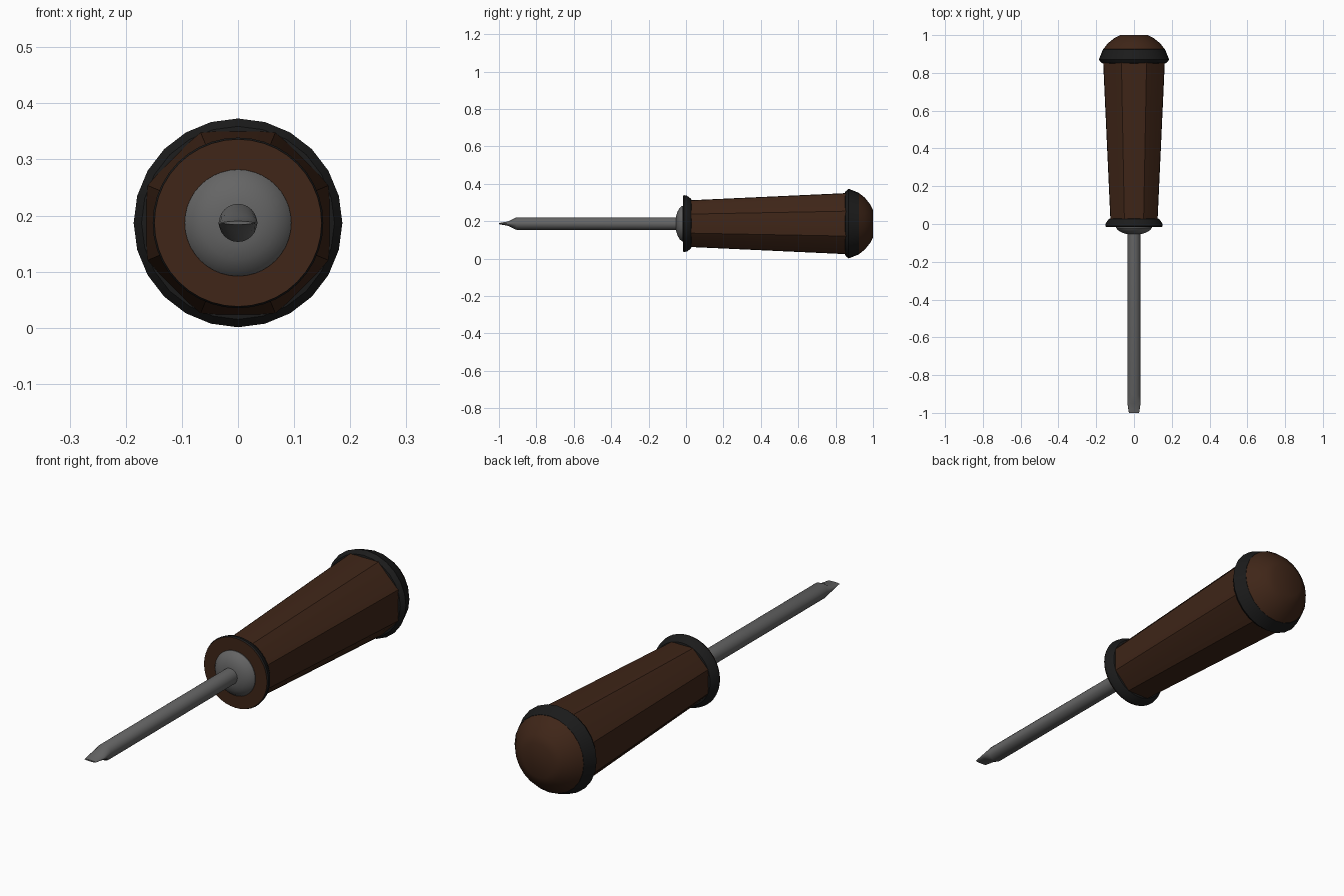
import bpy, bmesh
from math import sin, cos, pi, radians

if "Cube" in bpy.data.objects:
    bpy.data.objects.remove(bpy.data.objects["Cube"])

CZ = 0.187  # height of the tool's axis


def material(name, rgb):
    m = bpy.data.materials.new(name)
    m.diffuse_color = (*rgb, 1)
    m.use_nodes = True
    m.node_tree.nodes["Principled BSDF"].inputs["Base Color"].default_value = m.diffuse_color
    return m


wood = material("dark_wood", (0.05, 0.019, 0.009))
rubber = material("black_rubber", (0.011, 0.011, 0.011))
steel = material("steel", (0.13, 0.13, 0.13))


def circle(n):
    return [(cos(2 * pi * i / n), sin(2 * pi * i / n)) for i in range(n)]


def octagon():
    # eight flats (apothem 1) with softly rounded corners
    pts = []
    for k in range(8):
        c = radians(22.5 + 45 * k)
        for off, r in ((-9, 1.027), (0, 1.065), (9, 1.027)):
            a = c + radians(off)
            pts.append((r * cos(a), r * sin(a)))
    return pts


def loft(name, section, stations, mat, angle=30):
    # stations: (y, x scale, z scale) along the tool's axis
    bm = bmesh.new()
    rings = [[bm.verts.new((x * sx, y, CZ + z * sz)) for x, z in section]
             for y, sx, sz in stations]
    n = len(section)
    for a, b in zip(rings, rings[1:]):
        for i in range(n):
            j = (i + 1) % n
            bm.faces.new((a[i], a[j], b[j], b[i]))
    bm.faces.new(rings[0])
    bm.faces.new(rings[-1])
    bmesh.ops.recalc_face_normals(bm, faces=bm.faces)
    me = bpy.data.meshes.new(name)
    bm.to_mesh(me)
    bm.free()
    me.materials.append(mat)
    ob = bpy.data.objects.new(name, me)
    bpy.context.collection.objects.link(ob)
    bpy.context.view_layer.objects.active = ob
    ob.select_set(True)
    bpy.ops.object.shade_smooth_by_angle(angle=radians(angle))
    ob.select_set(False)
    return ob


def turned(name, n, profile, mat, angle=30):
    return loft(name, circle(n), [(y, r, r) for y, r in profile], mat, angle)


# Steel shaft flattening into a slotted blade
loft("shaft", circle(24), [(-1.0, 0.027, 0.003), (-0.95, 0.035, 0.012),
                           (-0.905, 0.034, 0.034), (-0.03, 0.034, 0.034)], steel)
# Domed steel collar
turned("collar", 40, [(-0.053, 0.04), (-0.045, 0.065), (-0.033, 0.085),
                      (-0.02, 0.095), (-0.01, 0.095)], steel)
# Wooden face plate in front of the front band
turned("front_plate", 40, [(-0.017, 0.149), (0.0, 0.149)], wood)
# Front band
turned("front_band", 40, [(-0.015, 0.149), (-0.01, 0.152), (0.005, 0.149),
                          (0.027, 0.133), (0.03, 0.12)], rubber)
# Tapered eight-sided grip
loft("grip", octagon(), [(0.0, 0.124, 0.124), (0.87, 0.164, 0.164)], wood, 15)
# Rear band
turned("rear_band", 24, [(0.85, 0.16), (0.852, 0.172), (0.87, 0.186),
                         (0.925, 0.164), (0.927, 0.15)], rubber)
# Rounded end cap
turned("end_cap", 24, [(0.91, 0.162), (0.925, 0.163), (0.955, 0.14),
                       (0.985, 0.103), (1.0, 0.073)], wood)
